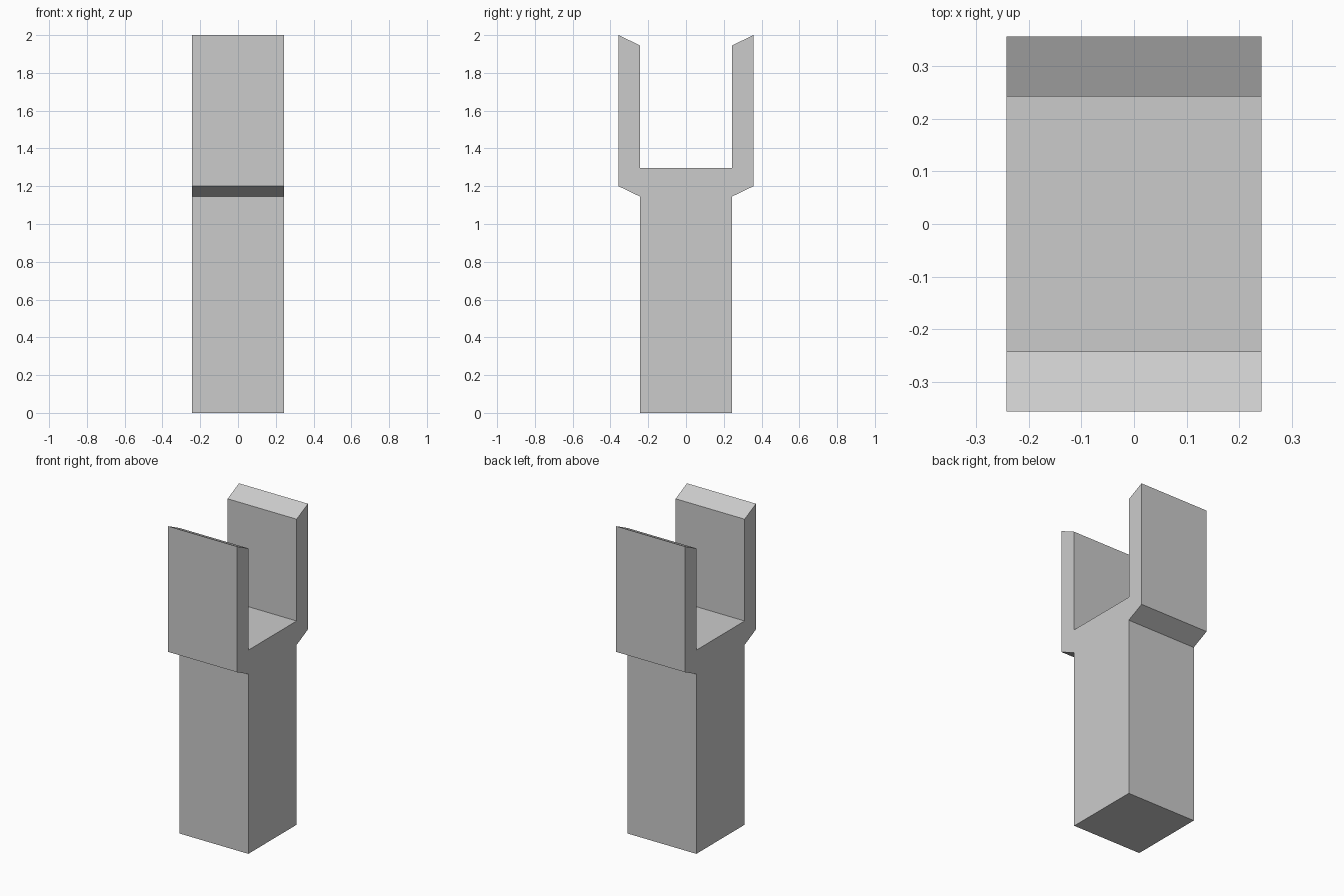
import bpy
import bmesh

cube = bpy.data.objects.get("Cube")
if cube:
    bpy.data.objects.remove(cube, do_unlink=True)

# Single plain grey material
grey = bpy.data.materials.new("light_grey")
grey.use_nodes = True
colour = (0.6, 0.6, 0.6, 1.0)
grey.diffuse_color = colour
grey.node_tree.nodes["Principled BSDF"].inputs["Base Color"].default_value = colour

HALF = 0.243    # half width of the square post
OUTER = 0.357   # outer reach of the prongs
FLOOR = 1.297   # floor of the slot
SLOPE = 0.055   # height of the slanted ends

# Half of the side outline, from the base up the prong and down to the slot
half_profile = [
    (HALF, 0.0),
    (HALF, 1.2 - SLOPE),
    (OUTER, 1.2),
    (OUTER, 2.0),
    (HALF, 2.0 - SLOPE),
    (HALF, FLOOR),
]
profile = half_profile + [(-y, z) for y, z in reversed(half_profile)]

# Forked post: mirrored outline extruded across the width
bm = bmesh.new()
face = bm.faces.new([bm.verts.new((-HALF, y, z)) for y, z in profile])
result = bmesh.ops.extrude_face_region(bm, geom=[face])
moved = [v for v in result["geom"] if isinstance(v, bmesh.types.BMVert)]
bmesh.ops.translate(bm, verts=moved, vec=(2 * HALF, 0, 0))
bmesh.ops.recalc_face_normals(bm, faces=bm.faces)

mesh = bpy.data.meshes.new("forked_post")
bm.to_mesh(mesh)
bm.free()
mesh.materials.append(grey)
post = bpy.data.objects.new("forked_post", mesh)
bpy.context.collection.objects.link(post)
